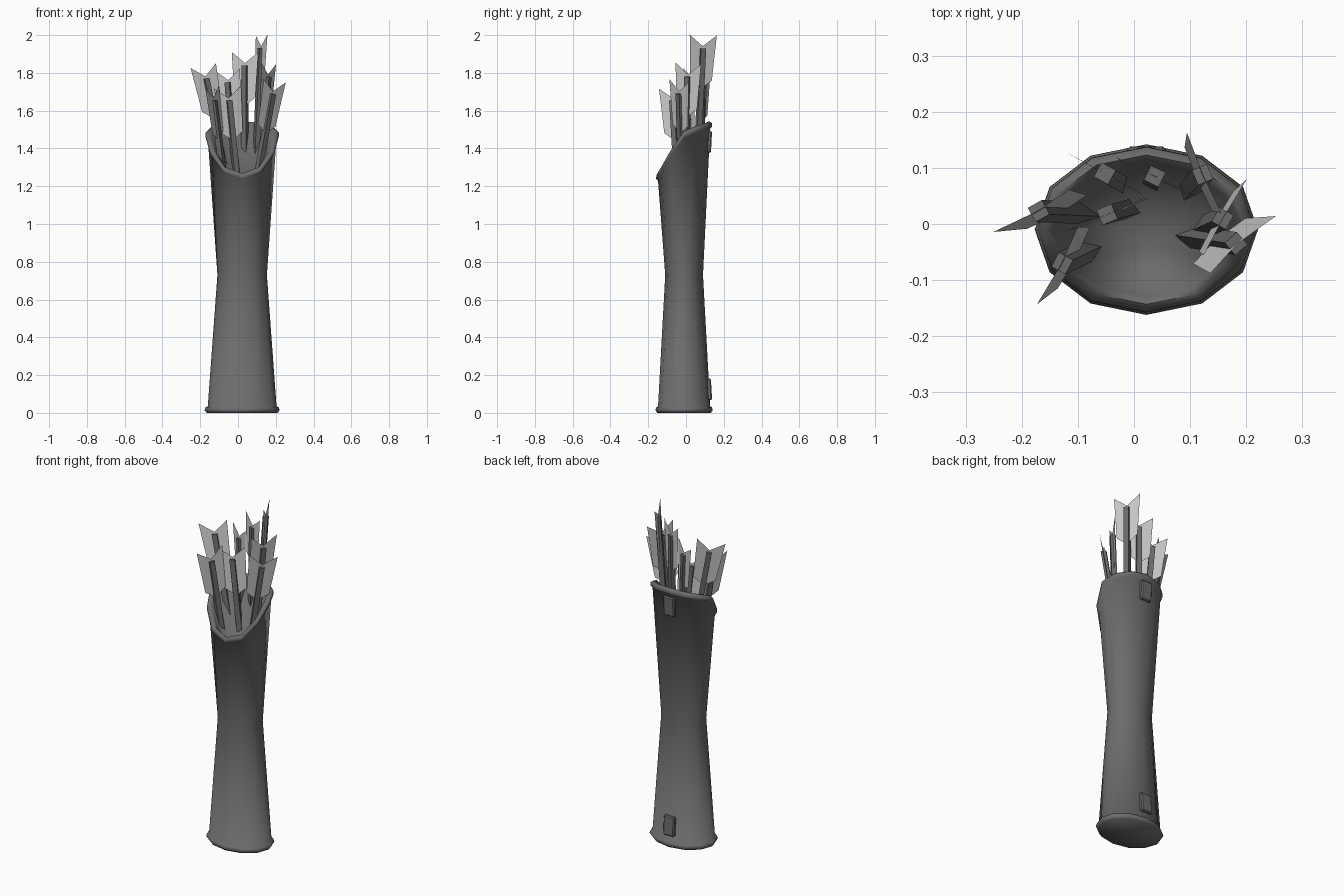
import bpy, bmesh
from math import sin, cos, pi, radians
from mathutils import Vector

if "Cube" in bpy.data.objects:
    bpy.data.objects.remove(bpy.data.objects["Cube"])

CX, CY, N = 0.022, -0.01, 12

dark = bpy.data.materials.new("dark_leather")
dark.diffuse_color = (0.15, 0.15, 0.15, 1)
dark.use_nodes = True
dark.node_tree.nodes["Principled BSDF"].inputs["Base Color"].default_value = dark.diffuse_color


def finish(bm, name, angle=None, mat=dark):
    bmesh.ops.recalc_face_normals(bm, faces=bm.faces)
    me = bpy.data.meshes.new(name)
    bm.to_mesh(me)
    bm.free()
    if mat:
        me.materials.append(mat)
    ob = bpy.data.objects.new(name, me)
    bpy.context.collection.objects.link(ob)
    if angle:
        bpy.ops.object.select_all(action='DESELECT')
        ob.select_set(True)
        bpy.context.view_layer.objects.active = ob
        bpy.ops.object.shade_smooth_by_angle(angle=radians(angle))
    return ob


# Quiver body: oval rings, the upper ones following the scooped mouth
MOUTH = [1.262, 1.295, 1.39, 1.487, 1.514, 1.53, 1.538]   # front to back


def ring(bm, rx, ry, z, mouth=False):
    vs = []
    for i in range(N):
        a = 2 * pi * i / N
        h = MOUTH[min(i, N - i)] if mouth else 0
        vs.append(bm.verts.new((CX + rx * sin(a), CY - ry * cos(a), z + h)))
    return vs


bm = bmesh.new()
rings = [ring(bm, *r) for r in [
    (0.187, 0.142, 0), (0.199, 0.152, 0.015), (0.193, 0.147, 0.03), (0.182, 0.138, 0.035),
    (0.131, 0.1, 0.73),
    (0.182, 0.138, -0.032, True), (0.194, 0.148, -0.024, True),
    (0.194, 0.147, -0.004, True), (0.178, 0.133, 0.006, True), (0.162, 0.12, -0.006, True)]]
for a, b in zip(rings, rings[1:]):
    for i in range(N):
        j = (i + 1) % N
        bm.faces.new((a[i], a[j], b[j], b[i]))
bm.faces.new(rings[0][::-1])
# sunken inside of the mouth
apex = bm.verts.new((CX, -0.04, 1.05))
for i in range(N):
    bm.faces.new((rings[-1][i], rings[-1][(i + 1) % N], apex))
finish(bm, "quiver_body", 75)

# Strap tabs on the back
for name, z, tilt in (("upper_strap_tab", 1.435, -0.05), ("lower_strap_tab", 0.125, 0.06)):
    bm = bmesh.new()
    bmesh.ops.create_cube(bm, size=1)
    bmesh.ops.scale(bm, vec=(0.07, 0.03, 0.115), verts=bm.verts)
    bmesh.ops.bevel(bm, geom=bm.edges[:], offset=0.006, segments=1, affect='EDGES')
    ob = finish(bm, name)
    ob.location = (CX, 0.12, z)
    ob.rotation_euler.x = tilt


# Arrows: square shaft plus one flat notched vane
def arrow(k, top, foot, half):
    top, foot = Vector(top), Vector(foot)
    d = (top - foot).normalized()
    w = Vector((half[0], half[1], 0))
    w = (w - d * w.dot(d)).normalized()
    n = d.cross(w)
    bm = bmesh.new()
    ends = [[bm.verts.new(p + (w * s + n * t) * 0.0145)
             for s, t in ((1, 1), (-1, 1), (-1, -1), (1, -1))] for p in (foot, top)]
    for i in range(4):
        j = (i + 1) % 4
        bm.faces.new((ends[0][i], ends[0][j], ends[1][j], ends[1][i]))
    bm.faces.new(ends[0][::-1])
    bm.faces.new(ends[1])
    finish(bm, f"arrow_shaft_{k}")
    bm = bmesh.new()
    mid = [bm.verts.new(top + d * v) for v in (0.012, -0.215)]
    for s in (-1, 1):
        o = [bm.verts.new(top + w * s * u + d * v) for u, v in ((0.078, 0.07), (0.062, -0.17))]
        bm.faces.new((mid[0], o[0], o[1], mid[1]))
    finish(bm, f"arrow_vane_{k}", mat=None)


for k, (top, foot, half) in enumerate([
    ((0.122, 0.088, 1.93), (0.088, 0.05, 1.15), (0.065, -0.152)),
    ((-0.052, 0.09, 1.75), (-0.01, 0.065, 1.15), (0.145, -0.08)),
    ((0.037, 0.085, 1.84), (0.033, 0.075, 1.15), (0.145, -0.07)),
    ((-0.17, 0.023, 1.77), (-0.045, 0.018, 1.15), (0.135, 0.073)),
    ((-0.048, 0.017, 1.655), (0.002, 0.03, 1.15), (0.155, 0.065)),
    ((-0.128, -0.07, 1.655), (-0.065, -0.04, 1.15), (0.075, 0.14)),
    ((0.158, 0.01, 1.78), (0.115, -0.01, 1.15), (0.08, 0.14)),
    ((0.182, -0.035, 1.69), (0.085, -0.02, 1.15), (0.13, 0.11)),
], 1):
    arrow(k, top, foot, half)
